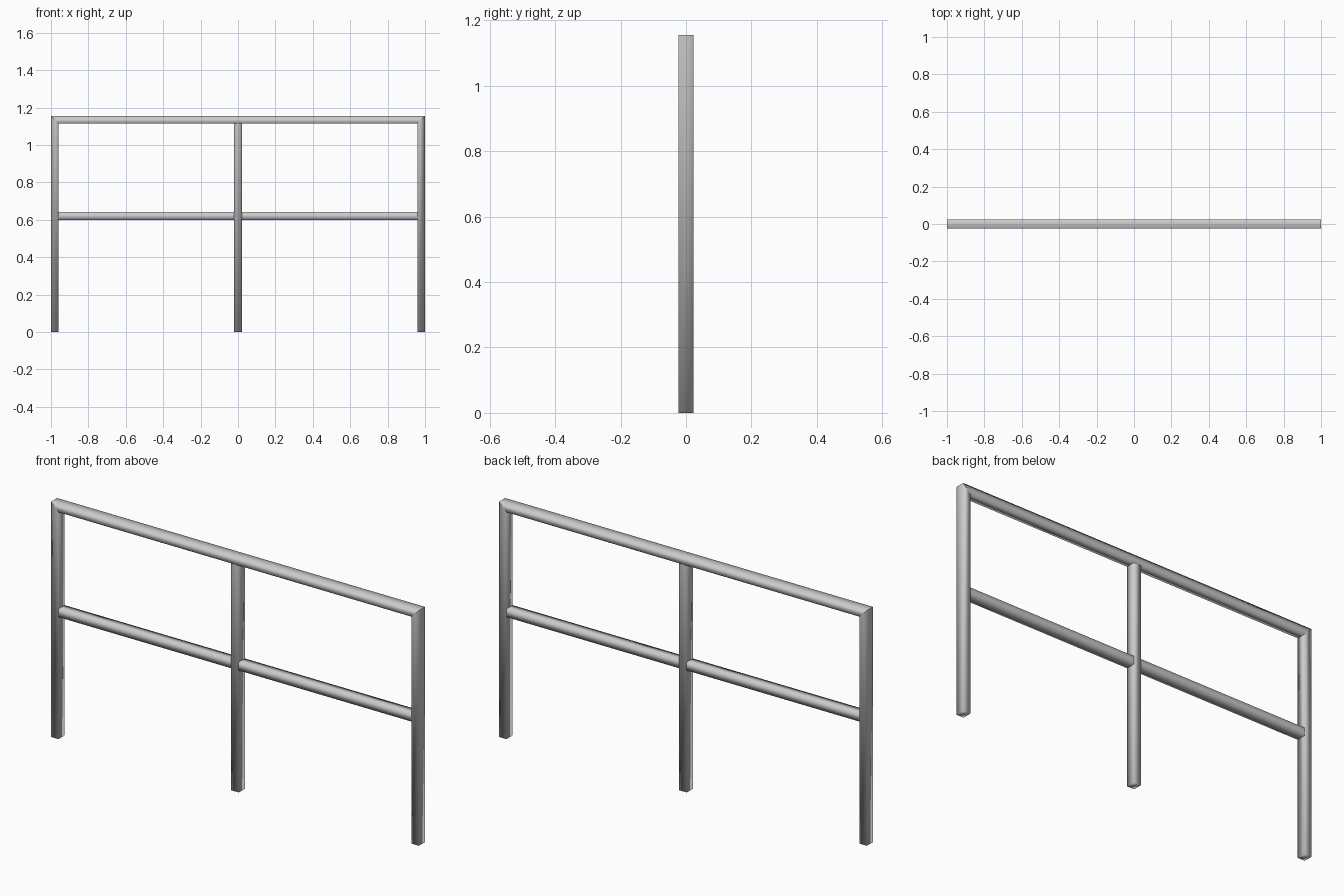
import bpy, bmesh
from mathutils import Vector

if "Cube" in bpy.data.objects:
    bpy.data.objects.remove(bpy.data.objects["Cube"])

HALF = 0.0205                        # half the bar width seen from the front
DEPTH = 0.0235                       # half the bar depth
TOP = 1.156 - HALF                   # top rail centre height
MID = 0.62                           # middle rail centre height
POST = 1 - HALF                      # end post centre distance

# Rectangular bar profile: (offset across the frame, depth in y)
PROFILE = [(-HALF, -DEPTH), (HALF, -DEPTH), (HALF, DEPTH), (-HALF, DEPTH)]


def bar(name, start, end, caps=(True, True), sharp=(True, True)):
    """Softly shaded bar; start and end turn a profile point into a position."""
    bm = bmesh.new()
    rings = [[bm.verts.new(f(d, y)) for d, y in PROFILE] for f in (start, end)]
    for i in range(4):
        j = (i + 1) % 4
        bm.faces.new((rings[0][i], rings[0][j], rings[1][j], rings[1][i]))
    for ring, cap, hard in zip(rings, caps, sharp):
        if cap:
            face = bm.faces.new(ring)
            for e in face.edges:
                e.smooth = not hard
    bmesh.ops.recalc_face_normals(bm, faces=bm.faces)
    # Open bars: make sure the sides face outward
    bm.faces.ensure_lookup_table()
    f = bm.faces[0]
    centre = sum((v.co for r in rings for v in r), Vector()) / 8
    if f.normal.dot(f.calc_center_median() - centre) < 0:
        bmesh.ops.reverse_faces(bm, faces=bm.faces)
    for f in bm.faces:
        f.smooth = True
    mesh = bpy.data.meshes.new(name)
    bm.to_mesh(mesh)
    bm.free()
    obj = bpy.data.objects.new(name, mesh)
    bpy.context.collection.objects.link(obj)
    return obj


for side, s in (("left", -1), ("right", 1)):
    # End post, mitred at the top
    bar(side + "_post",
        lambda d, y: (s * (POST + d), y, 0),
        lambda d, y: (s * (POST + d), y, TOP + d),
        caps=(True, False), sharp=(False, False))
    # Middle rail between end post and centre post
    bar(side + "_middle_rail",
        lambda d, y: (s * HALF, y, MID + d),
        lambda d, y: (s * (POST - HALF), y, MID + d))

# Top rail, mitred at both ends
bar("top_rail",
    lambda d, y: (-(POST + d), y, TOP + d),
    lambda d, y: (POST + d, y, TOP + d),
    caps=(False, False))

# Centre post under the top rail
bar("centre_post",
    lambda d, y: (d, y, 0),
    lambda d, y: (d, y, TOP - HALF),
    sharp=(False, True))
